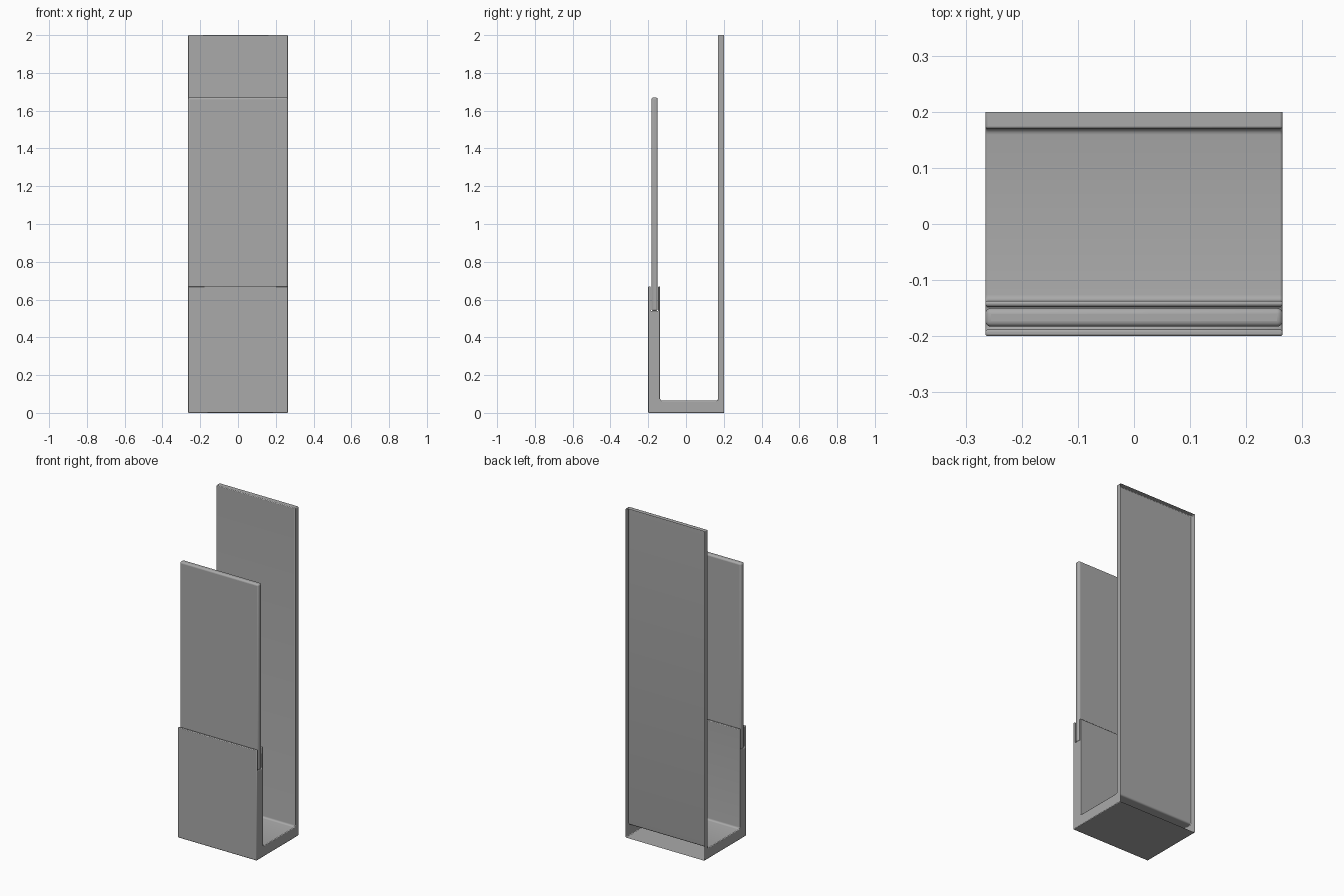
import bpy, bmesh, math

HALF_W = 0.265

cube = bpy.data.objects.get("Cube")
if cube:
    bpy.data.objects.remove(cube, do_unlink=True)

grey = bpy.data.materials.new("neutral_grey")
grey.use_nodes = True
colour = (0.4, 0.4, 0.4, 1)
grey.diffuse_color = colour
grey.node_tree.nodes["Principled BSDF"].inputs["Base Color"].default_value = colour


def extrude_profile(profile):
    """Solid made by sweeping a (y, z) outline across the full width."""
    bm = bmesh.new()
    face = bm.faces.new([bm.verts.new((-HALF_W, y, z)) for y, z in profile])
    swept = bmesh.ops.extrude_face_region(bm, geom=[face])["geom"]
    for v in swept:
        if isinstance(v, bmesh.types.BMVert):
            v.co.x = HALF_W
    bmesh.ops.recalc_face_normals(bm, faces=bm.faces)
    return bm


def finish(name, bm, width, segments):
    mesh = bpy.data.meshes.new(name)
    bm.to_mesh(mesh)
    bm.free()
    mesh.materials.append(grey)
    obj = bpy.data.objects.new(name, mesh)
    bpy.context.collection.objects.link(obj)
    bevel = obj.modifiers.new("soft_edges", "BEVEL")
    bevel.width = width
    bevel.segments = segments
    bevel.limit_method = "ANGLE"
    bevel.angle_limit = math.radians(50)
    bpy.ops.object.select_all(action="DESELECT")
    obj.select_set(True)
    bpy.context.view_layer.objects.active = obj
    bpy.ops.object.shade_smooth_by_angle(angle=math.radians(35))
    return obj


# Holder: tall back, floor, and short front wall with a slot between two lips
FLOOR, BACK, FRONT = 0.065, 0.17, -0.137
LIP, SLOT = 0.67, 0.54
bm = extrude_profile([
    (-0.2, 0), (0.2, 0), (0.2, 2), (BACK, 2), (BACK, FLOOR), (FRONT, FLOOR),
    (FRONT, LIP), (-0.147, LIP), (-0.147, SLOT), (-0.188, SLOT),
    (-0.188, LIP), (-0.2, LIP)])

# Rounded inner corners where the walls meet the floor
corners = [e for e in bm.edges
           if all(abs(v.co.z - FLOOR) < 1e-4 for v in e.verts)
           and abs(e.verts[0].co.x - e.verts[1].co.x) > HALF_W]
bmesh.ops.bevel(bm, geom=corners, offset=0.011, segments=4, profile=0.5, affect="EDGES")

# The shell is open at the rear
rear = [f for f in bm.faces if all(v.co.y > 0.199 for v in f.verts)]
bmesh.ops.delete(bm, geom=rear, context="FACES")
finish("holder", bm, 0.004, 2)

# Upright panel standing in the slot, with rounded rim
bm = extrude_profile([(-0.183, SLOT), (-0.15, SLOT), (-0.15, 1.67), (-0.183, 1.67)])
finish("front_panel", bm, 0.01, 4)
